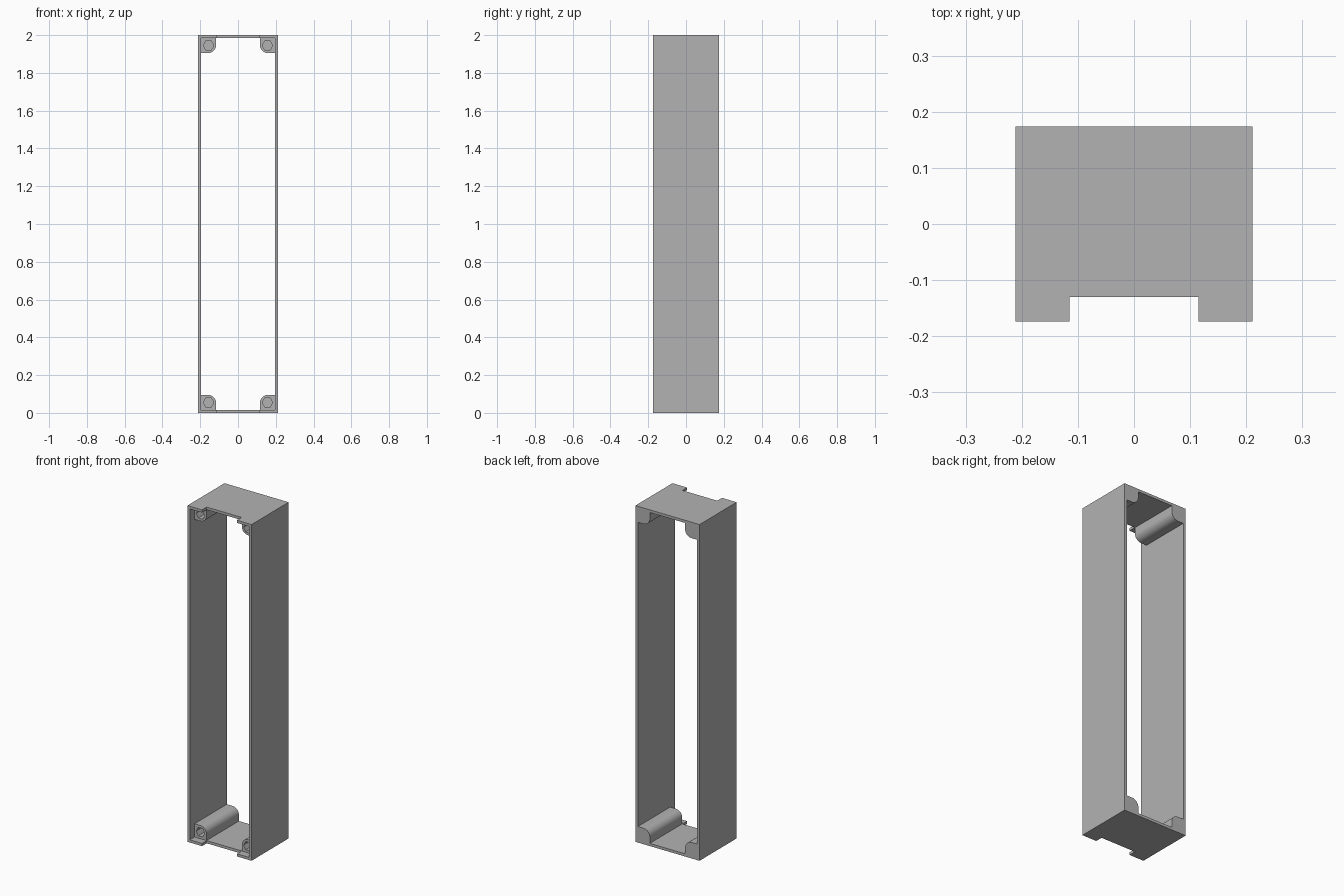
import bpy, bmesh, math

cube = bpy.data.objects.get("Cube")
if cube:
    bpy.data.objects.remove(cube, do_unlink=True)

W, D, H = 0.211, 0.174, 2.0        # half width, half depth, height
T = 0.016                          # wall thickness
SHELF = -0.13                      # front plane of the recessed posts
NOTCH = 0.115                      # half width of the front notches
POST, R = 0.079, 0.042             # post size and corner radius
HOLE_IN, HOLE_R, HOLE_DEPTH = 0.039, 0.028, 0.12

plastic = bpy.data.materials.new("grey plastic")
grey = (0.45, 0.45, 0.45, 1)
plastic.use_nodes = True
plastic.diffuse_color = grey
plastic.node_tree.nodes["Principled BSDF"].inputs["Base Color"].default_value = grey


def prism(name, outline, y0, y1):
    """Extrude an (x, z) outline from y0 to y1."""
    bm = bmesh.new()
    face = bm.faces.new([bm.verts.new((x, y0, z)) for x, z in outline])
    ext = bmesh.ops.extrude_face_region(bm, geom=[face])["geom"]
    moved = [v for v in ext if isinstance(v, bmesh.types.BMVert)]
    bmesh.ops.translate(bm, vec=(0, y1 - y0, 0), verts=moved)
    bmesh.ops.recalc_face_normals(bm, faces=bm.faces)
    mesh = bpy.data.meshes.new(name)
    bm.to_mesh(mesh)
    bm.free()
    mesh.materials.append(plastic)
    obj = bpy.data.objects.new(name, mesh)
    bpy.context.collection.objects.link(obj)
    return obj


def rect(x, z0, z1):
    return [(-x, z0), (x, z0), (x, z1), (-x, z1)]


def cut(target, cutter):
    cutter.hide_render = True
    mod = target.modifiers.new("cut", 'BOOLEAN')
    mod.operation, mod.solver, mod.object = 'DIFFERENCE', 'EXACT', cutter
    bpy.context.view_layer.objects.active = target
    bpy.ops.object.modifier_apply(modifier=mod.name)
    bpy.data.objects.remove(cutter, do_unlink=True)


def post_outline():
    """Inner opening: a rectangle with a rounded post left in each corner."""
    xi, zi, mid = W - T, H / 2 - T, H / 2
    quarter = [(xi, zi - POST)]
    for i in range(13):
        a = math.pi / 2 * i / 12
        quarter.append((xi - POST + R - R * math.sin(a), zi - POST + R - R * math.cos(a)))
    quarter.append((xi - POST, zi))
    pts = []
    for sx, sz in ((1, 1), (-1, 1), (-1, -1), (1, -1)):
        part = quarter if sx * sz > 0 else quarter[::-1]
        pts += [(sx * x, mid + sz * z) for x, z in part]
    return pts


# Outer shell with a recessed front and a see-through opening
frame = prism("frame", rect(W, 0, H), -D, D)
cut(frame, prism("front_recess", rect(W - T, T, H - T), -2 * D, SHELF))
cut(frame, prism("opening", post_outline(), -2 * D, 2 * D))

# Notches through the top and bottom plates
for z in (0, H):
    cut(frame, prism("notch", rect(NOTCH, z - 2 * T, z + 2 * T), -2 * D, SHELF))

# Blind screw holes in the posts
for sx in (-1, 1):
    for sz in (-1, 1):
        cx = sx * (W - T - HOLE_IN)
        cz = H / 2 + sz * (H / 2 - T - HOLE_IN)
        ring = [(cx + HOLE_R * math.cos(k * math.pi / 3),
                 cz + HOLE_R * math.sin(k * math.pi / 3)) for k in range(6)]
        cut(frame, prism("screw_hole", ring, -2 * D, SHELF + HOLE_DEPTH))

bpy.context.view_layer.objects.active = frame
frame.select_set(True)
bpy.ops.object.shade_smooth_by_angle(angle=math.radians(30))
